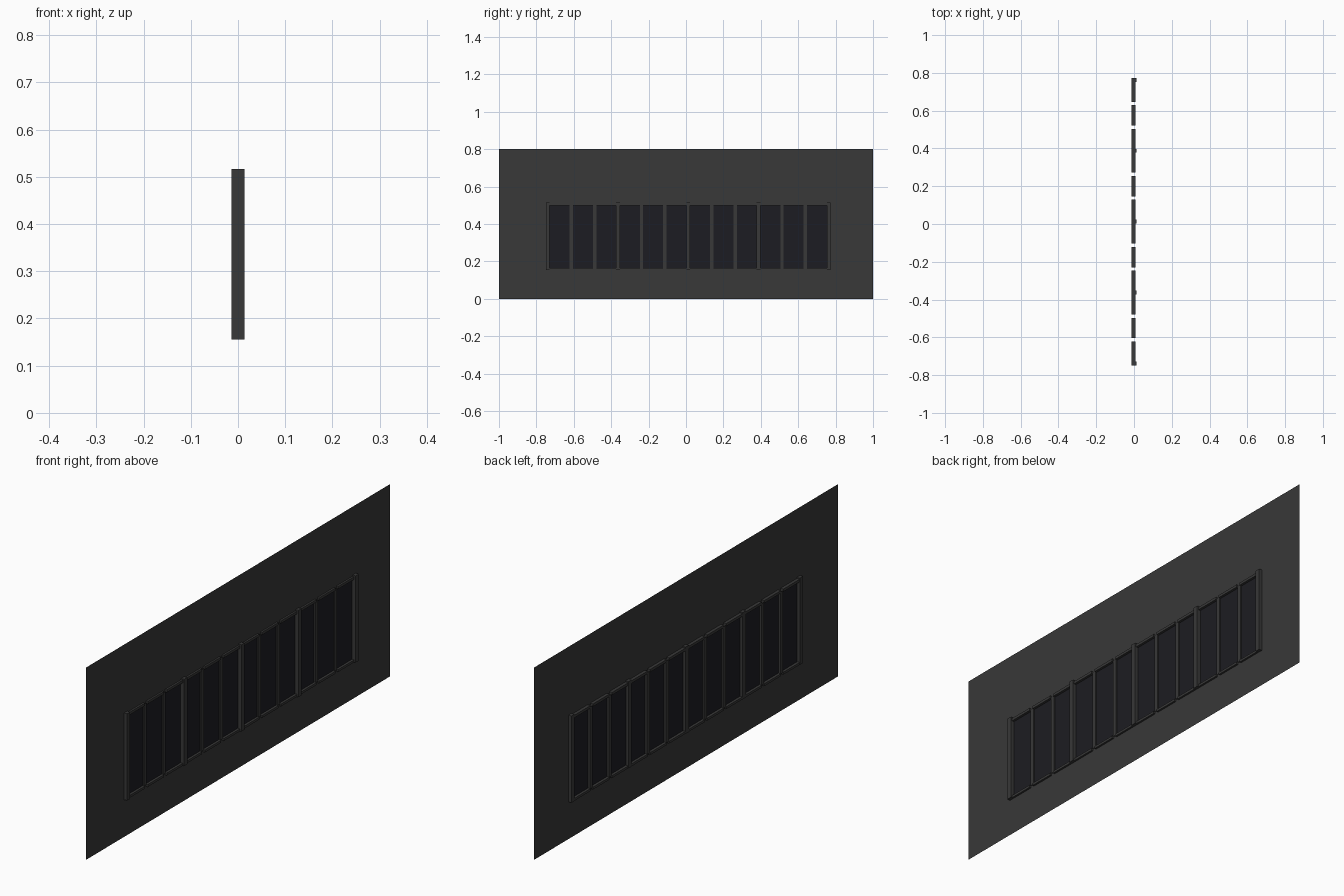
import bpy, bmesh

if "Cube" in bpy.data.objects:
    bpy.data.objects.remove(bpy.data.objects["Cube"])

def material(name, rgb):
    m = bpy.data.materials.new(name)
    m.diffuse_color = (*rgb, 1)
    m.use_nodes = True
    m.node_tree.nodes["Principled BSDF"].inputs["Base Color"].default_value = m.diffuse_color
    return m

WALL = material("dark_grey", (0.04, 0.04, 0.04))
GLASS = material("dark_glass", (0.012, 0.012, 0.016))

def make(name, bm, mat):
    me = bpy.data.meshes.new(name)
    bm.to_mesh(me)
    bm.free()
    ob = bpy.data.objects.new(name, me)
    bpy.context.collection.objects.link(ob)
    me.materials.append(mat)
    return ob

def box(name, x0, x1, y0, y1, z0, z1, mat, capped=True):
    bm = bmesh.new()
    bmesh.ops.create_cube(bm, size=1)
    for v in bm.verts:
        v.co.x = x0 if v.co.x < 0 else x1
        v.co.y = y0 if v.co.y < 0 else y1
        v.co.z = z0 if v.co.z < 0 else z1
    if not capped:
        bm.normal_update()
        bmesh.ops.delete(bm, geom=[f for f in bm.faces if abs(f.normal.z) > .5], context='FACES')
    return make(name, bm, mat)

def sheet(name, x, y0, y1, z0, z1, mat):
    bm = bmesh.new()
    bm.faces.new([bm.verts.new((x, y, z)) for y, z in ((y0, z0), (y1, z0), (y1, z1), (y0, z1))])
    return make(name, bm, mat)

STEP, Y0, HALF = 0.1252, -0.739, 0.0105
Y1 = Y0 + 12 * STEP
ZB, ZT = 0.163, 0.504

# thin wall around the window opening
sheet("wall_lower", 0, -1, 1, 0, ZB, WALL)
sheet("wall_upper", 0, -1, 1, ZT, 0.8, WALL)
sheet("wall_left", 0, -1, Y0, ZB, ZT, WALL)
sheet("wall_right", 0, Y1, 1, ZB, ZT, WALL)

for i in range(13):
    y = Y0 + i * STEP
    if i % 3 == 0:
        # main posts
        box("main_post", -0.014, 0.014, y - HALF, y + HALF, 0.155, 0.516, WALL)
    else:
        # slim open-ended mullions
        box("mullion", -0.011, 0.003, y - .009, y + .009, ZB, ZT, WALL, False)
    if i < 12:
        # glass pane and rails of each bay
        a, b = y + .009, y + STEP - .009
        sheet("glass_pane", -0.002, a, b, ZB, ZT, GLASS)
        box("bottom_rail", -0.013, 0.008, a, b, 0.155, 0.165, WALL)
        box("top_rail", -0.013, 0.008, a, b, 0.5, 0.511, WALL)
